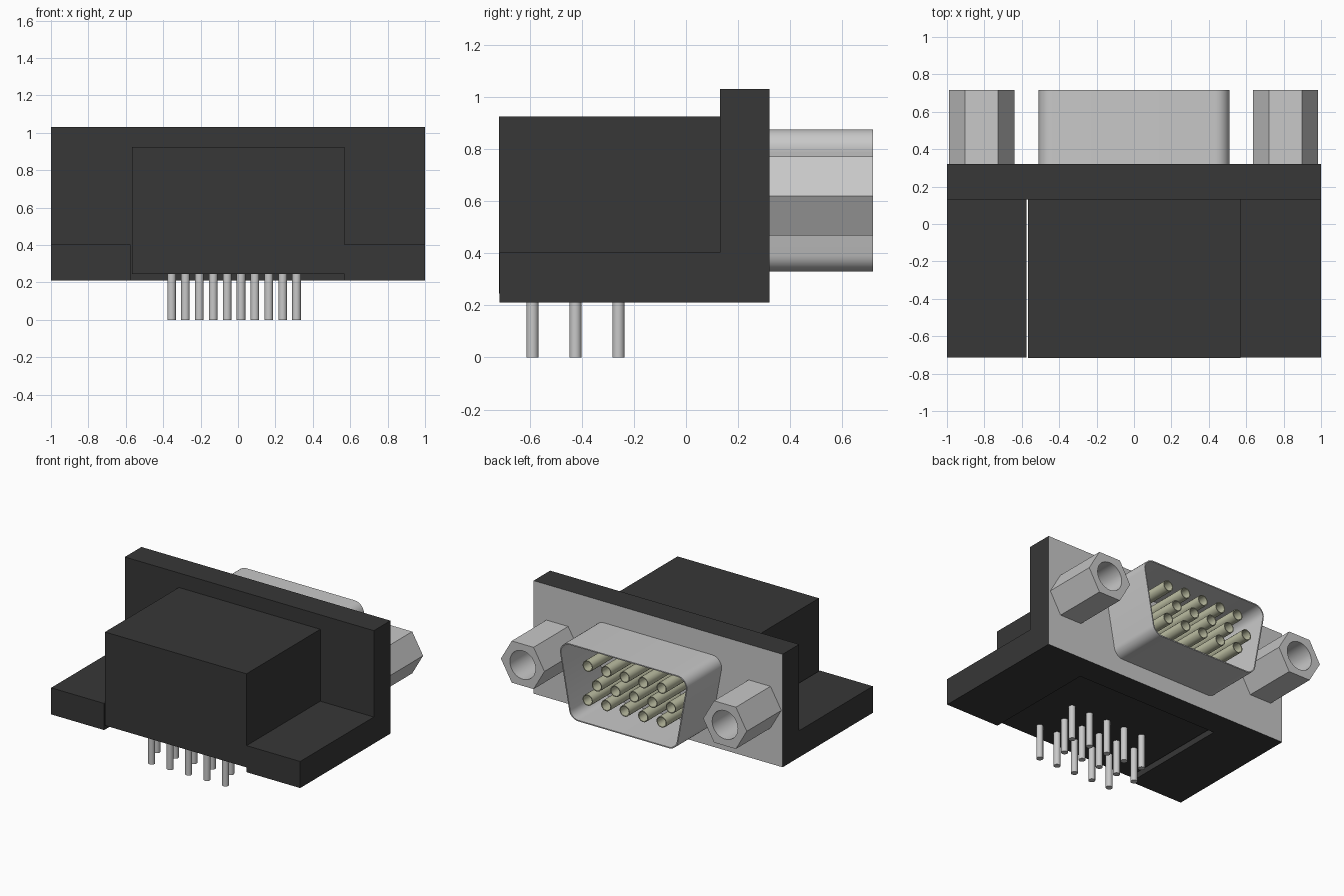
import bpy, bmesh, math
from mathutils import Vector, Matrix

cube = bpy.data.objects.get("Cube")
if cube:
    bpy.data.objects.remove(cube, do_unlink=True)


def material(name, rgb):
    m = bpy.data.materials.new(name)
    m.use_nodes = True
    col = (*rgb, 1.0)
    m.diffuse_color = col
    m.node_tree.nodes["Principled BSDF"].inputs["Base Color"].default_value = col
    return m


BLACK = material("black plastic", (0.038, 0.038, 0.038))
SILVER = material("silver metal", (0.58, 0.58, 0.58))
GOLD = material("pale gold", (0.50, 0.51, 0.36))


def add_mesh(name, bm, mats, smooth=False):
    bmesh.ops.remove_doubles(bm, verts=bm.verts, dist=1e-5)
    bmesh.ops.recalc_face_normals(bm, faces=bm.faces)
    me = bpy.data.meshes.new(name)
    bm.to_mesh(me)
    bm.free()
    ob = bpy.data.objects.new(name, me)
    bpy.context.collection.objects.link(ob)
    for m in mats:
        me.materials.append(m)
    if smooth:
        bpy.ops.object.select_all(action='DESELECT')
        ob.select_set(True)
        bpy.context.view_layer.objects.active = ob
        bpy.ops.object.shade_smooth_by_angle(angle=math.radians(35))
    return ob


def box(name, lo, hi, mats):
    bm = bmesh.new()
    lo, hi = Vector(lo), Vector(hi)
    bmesh.ops.create_cube(bm, size=1, matrix=Matrix.Translation((lo + hi) / 2)
                          @ Matrix.Diagonal((*(hi - lo), 1)))
    return add_mesh(name, bm, mats)


def ring(cx, cz, r, n):
    return [(cx + r * math.cos(2 * math.pi * i / n),
             cz + r * math.sin(2 * math.pi * i / n)) for i in range(n)]


def rounded(corners, r, steps=8):
    """Outline of a convex polygon with its corners rounded to radius r."""
    pts = []
    for i, c in enumerate(corners):
        c = Vector(c)
        a = (Vector(corners[i - 1]) - c).normalized()
        b = (Vector(corners[(i + 1) % len(corners)]) - c).normalized()
        half = a.angle(b) / 2
        o = c + (a + b).normalized() * r / math.sin(half)
        p0, p1 = (c + v * r / math.tan(half) - o for v in (a, b))
        for k in range(steps + 1):
            t = k / steps
            d = p0.slerp(p1, t) if hasattr(p0, "slerp") else p0.lerp(p1, t)
            pts.append(tuple(o + d.normalized() * r))
    return pts


def tube(name, outer, inner, y0, y1, mat):
    """Outer outline with a hole, extruded along y."""
    cu = bpy.data.curves.new(name, 'CURVE')
    cu.dimensions = '2D'
    cu.fill_mode = 'BOTH'
    cu.extrude = (y1 - y0) / 2
    for loop in (outer, inner):
        sp = cu.splines.new('POLY')
        sp.points.add(len(loop) - 1)
        for p, (x, z) in zip(sp.points, loop):
            p.co = (x, z, 0, 1)
        sp.use_cyclic_u = True
    tmp = bpy.data.objects.new(name + "_outline", cu)
    bpy.context.collection.objects.link(tmp)
    me = tmp.evaluated_get(bpy.context.evaluated_depsgraph_get()).to_mesh()
    bm = bmesh.new()
    bm.from_mesh(me)
    bm.transform(Matrix.Translation((0, (y0 + y1) / 2, 0)) @ Matrix.Rotation(math.pi / 2, 4, 'X'))
    bpy.data.objects.remove(tmp, do_unlink=True)
    return add_mesh(name, bm, [mat], smooth=True)


def lathe(name, profile, loc, axis, mat, steps=20):
    """Spin (radius, distance) points about the given axis through loc."""
    axis, loc = Vector(axis), Vector(loc)
    bm = bmesh.new()
    vs = [bm.verts.new(loc + axis * d + Vector((r, 0, 0))) for r, d in profile]
    es = [bm.edges.new(p) for p in zip(vs, vs[1:])]
    bmesh.ops.spin(bm, geom=vs + es, cent=loc, axis=axis, angle=2 * math.pi,
                   steps=steps, use_duplicate=False)
    return add_mesh(name, bm, [mat], smooth=True)


# Mounting flange: black plastic with a metal rear face
flange = box("flange", (-1, 0.13, 0.21), (1, 0.32, 1.03), [BLACK, SILVER])
for f in flange.data.polygons:
    f.material_index = 1 if f.normal.y > 0.9 else 0

# Housing raised above the board, with a foot at each side
box("housing", (-0.566, -0.717, 0.246), (0.57, 0.13, 0.925), [BLACK])
box("left_foot", (0.57, -0.715, 0.21), (1, 0.13, 0.403), [BLACK])
box("right_foot", (-1, -0.715, 0.21), (-0.574, 0.13, 0.403), [BLACK])

# D-shaped shell: thin wall, wider at the top
OUT = [(-0.518, 0.875), (-0.425, 0.33), (0.425, 0.33), (0.518, 0.875)]
OUT[0], OUT[3] = (-0.525, 0.875), (0.525, 0.875)
W = 0.008
INN = [(x - math.copysign(W * (1.2 if z > 0.6 else 0.85), x), z - math.copysign(W, z - 0.6))
       for x, z in OUT]
tube("connector_shell", rounded(OUT, 0.075), rounded(INN, 0.067), 0.32, 0.717, SILVER)

# Hexagonal screw posts
for side, x in (("left", 0.81), ("right", -0.815)):
    tube(side + "_screw_post", ring(x, 0.62, 0.175, 6), ring(x, 0.62, 0.103, 32),
         0.32, 0.717, SILVER)

# Three staggered rows of five contacts, and the matching solder pins
for row in range(3):
    shift = -0.074 if row == 1 else 0
    for col in range(5):
        x = (col - 2) * 0.1485 + shift
        tag = f"{row + 1}_{col + 1}"
        lathe("contact_" + tag, [(0, 0), (0.04, 0), (0.04, 0.385), (0.034, 0.385),
                                 (0.034, 0.2), (0, 0.2)],
              (x, 0.32, 0.743 - row * 0.123), (0, 1, 0), GOLD)
        lathe("solder_pin_" + tag, [(0, 0), (0.023, 0), (0.023, 0.25), (0, 0.25)],
              (x + 0.016, -0.589 + row * 0.165, 0), (0, 0, 1), SILVER)
